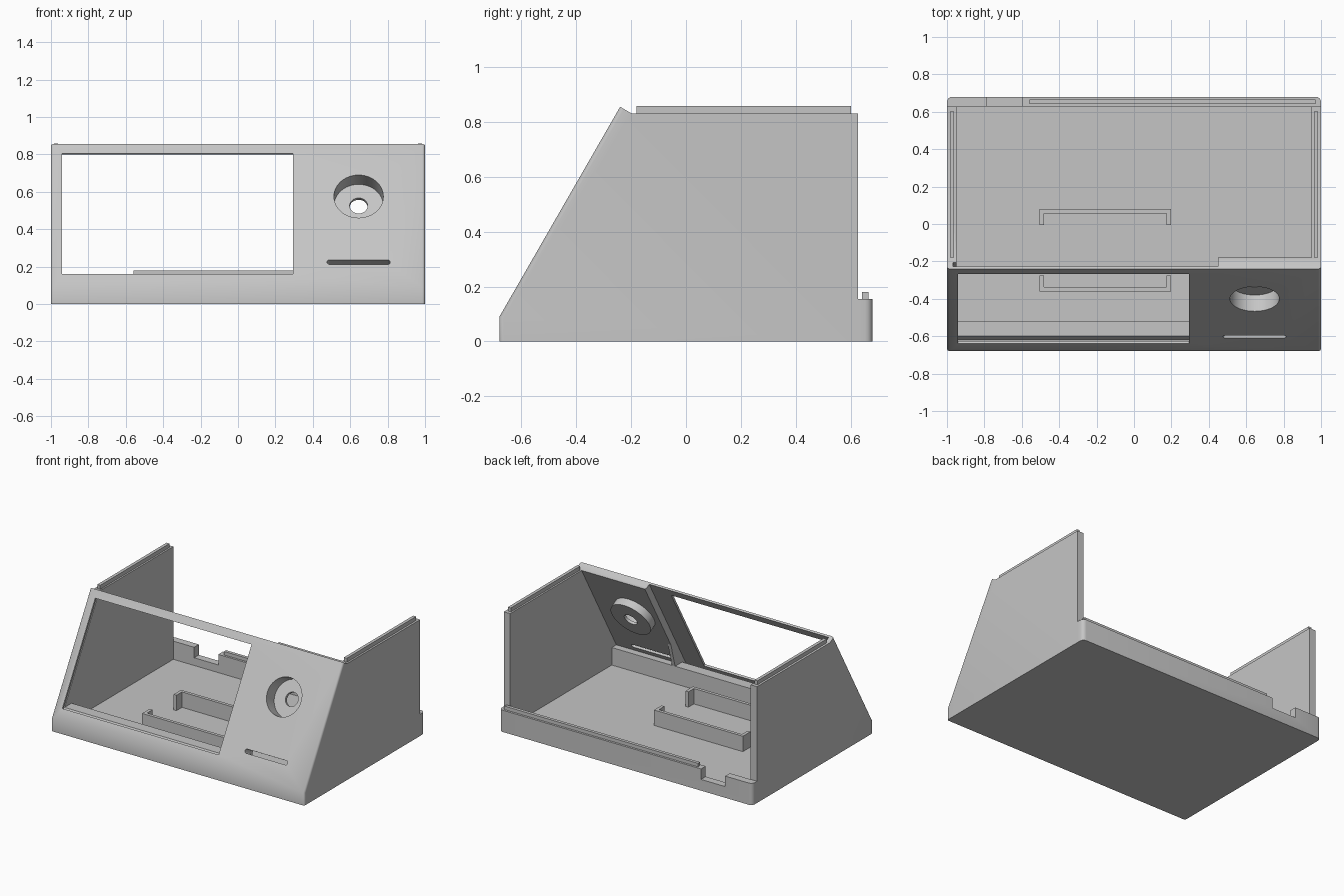
import bpy, bmesh, math
from mathutils import Vector, Matrix

if "Cube" in bpy.data.objects:
    bpy.data.objects.remove(bpy.data.objects["Cube"], do_unlink=True)

grey = bpy.data.materials.new("light_grey_plastic")
grey.use_nodes = True
colour = (0.56, 0.56, 0.56, 1)
grey.diffuse_color = colour
grey.node_tree.nodes["Principled BSDF"].inputs["Base Color"].default_value = colour

# Sloped panel: along runs up the slope, inward runs through its thickness
FOOT, CREST = Vector((0, -0.68, 0.09)), Vector((0, -0.24, 0.855))
ALONG = (CREST - FOOT).normalized()
INWARD = Vector((0, ALONG.z, -ALONG.y))
LENGTH = (CREST - FOOT).length
THICK, THIN, SLOT = 0.065, 0.015, 0.045
FLOOR, LEDGE, WALL, BACK, TOP = 0.025, 0.15, 0.95, 0.627, 0.83


def panel(s, t, x=0):
    return FOOT + ALONG * s + INWARD * t + Vector((x, 0, 0))


def yz(s, t):
    p = panel(s, t)
    return (p.y, p.z)


def at_height(z, t):
    return yz((z - FOOT.z - INWARD.z * t) / ALONG.z, t)


def extrude(name, points, vector, round_rule=None, radius=0.02):
    bm = bmesh.new()
    face = bm.faces.new([bm.verts.new(p) for p in points])
    result = bmesh.ops.extrude_face_region(bm, geom=[face])
    moved = [v for v in result["geom"] if isinstance(v, bmesh.types.BMVert)]
    bmesh.ops.translate(bm, verts=moved, vec=vector)
    bmesh.ops.recalc_face_normals(bm, faces=bm.faces)
    if round_rule:
        edges = [e for e in bm.edges if round_rule(*[v.co for v in e.verts])]
        bmesh.ops.bevel(bm, geom=edges, offset=radius, segments=4,
                        profile=0.5, affect="EDGES")
    mesh = bpy.data.meshes.new(name)
    bm.to_mesh(mesh)
    bm.free()
    mesh.materials.append(grey)
    ob = bpy.data.objects.new(name, mesh)
    bpy.context.collection.objects.link(ob)
    return ob


def prism(name, x0, x1, profile, **kw):
    return extrude(name, [(x0, y, z) for y, z in profile], (x1 - x0, 0, 0), **kw)


def box(name, x0, x1, y0, y1, z0, z1):
    return prism(name, x0, x1, [(y0, z0), (y1, z0), (y1, z1), (y0, z1)])


def disc(name, x, s, radius, t0, t1):
    ring = [2 * math.pi * i / 48 for i in range(48)]
    points = [panel(s + radius * math.sin(a), t0, x + radius * math.cos(a)) for a in ring]
    return extrude(name, points, INWARD * (t1 - t0))


def combine(target, tool, operation="DIFFERENCE"):
    mod = target.modifiers.new("combine", "BOOLEAN")
    mod.operation, mod.solver, mod.object = operation, "EXACT", tool
    bpy.context.view_layer.objects.active = target
    bpy.ops.object.modifier_apply(modifier=mod.name)
    bpy.data.objects.remove(tool, do_unlink=True)


def smooth(ob):
    bpy.ops.object.select_all(action="DESELECT")
    ob.select_set(True)
    bpy.context.view_layer.objects.active = ob
    bpy.ops.object.shade_smooth_by_angle(angle=math.radians(30))


# Case body: floor, side walls and sloped front, with softened front side edges
def front_side_edge(a, b):
    return (abs(a.x) > 0.99 and abs(a.x - b.x) < 0.01
            and max(a.y, b.y) < -0.2 and abs(a.z - b.z) > 0.05)


crest_drop = (CREST.z - TOP) / -INWARD.z
body = prism("case_body", -1, 1,
             [(-0.68, 0), (BACK, 0), (BACK, TOP), yz(LENGTH, crest_drop),
              (CREST.y, CREST.z), (FOOT.y, FOOT.z)],
             round_rule=front_side_edge, radius=0.015)

# Hollow interior, leaving a raised ledge behind the front
combine(body, prism("cavity", -WALL, WALL,
                    [(-0.52, FLOOR), (1, FLOOR), (1, 1.2), yz(1.2, THICK),
                     at_height(LEDGE, THICK), (-0.52, LEDGE)]))

# Thin display area, and the slot that holds the display's edges
combine(body, prism("display_recess", -WALL, 0.45,
                    [at_height(LEDGE, THIN), at_height(LEDGE, THICK + 0.02),
                     yz(1.2, THICK + 0.02), yz(1.2, THIN)]))
combine(body, prism("display_slot", -0.967, 0.45,
                    [yz(0.05, THIN), yz(0.05, SLOT - 0.005),
                     yz(1.2, SLOT - 0.005), yz(1.2, THIN)]))
combine(body, prism("window", -0.94, 0.295,
                    [yz(0.081, -0.1), yz(0.081, 0.03), yz(0.826, 0.03), yz(0.826, -0.1)]))

# Knob cup with a shaft hole
KNOB_X, KNOB_S = 0.645, 0.56
combine(body, disc("cup", KNOB_X, KNOB_S, 0.15, 0.03, 0.12), "UNION")
combine(body, disc("cup_recess", KNOB_X, KNOB_S, 0.132, -0.1, 0.1))
combine(body, disc("shaft_hole", KNOB_X, KNOB_S, 0.048, 0.05, 0.2))

# Round-ended slit under the knob
r, outline = 0.014, []
for x, start in ((0.80, -90), (0.49, 90)):
    for i in range(9):
        a = math.radians(start + 180 * i / 8)
        outline.append(panel(0.155 + r * math.sin(a), -0.1, x + r * math.cos(a)))
combine(body, extrude("slit", outline, INWARD * 0.2))
smooth(body)

# Gusset between the panel and the ledge
prism("panel_gusset", 0.45, 0.475,
      [at_height(LEDGE, THICK - 0.01), (-0.52, LEDGE), at_height(0.36, THICK - 0.01)])


# Back lip with rounded outer corners and a cable notch
def back_corner(a, b):
    return min(a.y, b.y) > 0.67 and abs(a.z - b.z) > 0.1


lip = prism("back_lip", -1, 1,
            [(BACK, 0), (0.68, 0), (0.68, 0.155), (BACK, 0.155)],
            round_rule=back_corner, radius=0.028)
combine(lip, box("notch", -0.785, -0.595, 0.5, 0.8, 0.08, 0.3))
smooth(lip)
box("back_lip_ridge", -0.56, 0.97, 0.642, 0.665, 0.15, 0.18)

# Ridges on the side walls
for side, name in ((1, "left"), (-1, "right")):
    x0, x1 = sorted((side * 0.962, side * 0.985))
    box(name + "_wall_ridge", x0, x1, -0.18, 0.602, TOP - 0.005, 0.858)

# U-shaped brackets on the floor, facing each other
for name, outer, inward in (("back", 0.08, -1), ("front", -0.36, 1)):
    w, d = 0.023 * inward, 0.085 * inward
    plan = [(-0.505, outer), (0.197, outer), (0.197, outer + d), (0.174, outer + d),
            (0.174, outer + w), (-0.482, outer + w), (-0.482, outer + d), (-0.505, outer + d)]
    extrude(name + "_floor_bracket", [(x, y, FLOOR - 0.005) for x, y in plan], (0, 0, 0.115))
